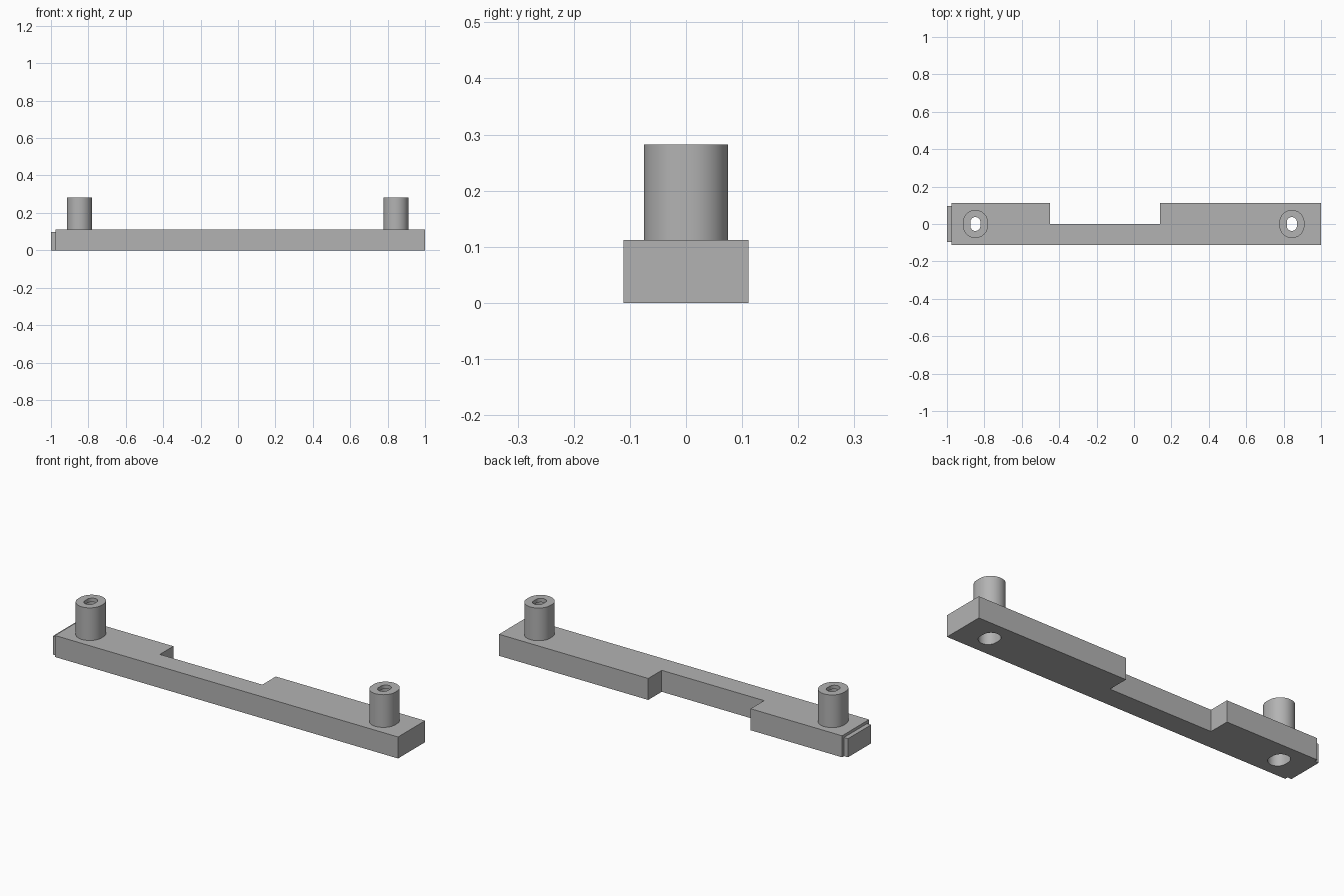
import bpy, bmesh, math

if "Cube" in bpy.data.objects:
    bpy.data.objects.remove(bpy.data.objects["Cube"])

BAR_H, HALF_W, POST_TOP = 0.112, 0.111, 0.282
CAP_T = 0.02                      # thin cap above each screw pocket
POST_X = (-0.848, 0.844)

gray = bpy.data.materials.new("plain gray")
gray.diffuse_color = (0.45, 0.45, 0.45, 1)
gray.use_nodes = True
gray.node_tree.nodes["Principled BSDF"].inputs["Base Color"].default_value = gray.diffuse_color


def prism(name, outline, z0, z1):
    """Extrude a counter-clockwise outline between two heights."""
    bm = bmesh.new()
    base = bm.faces.new([bm.verts.new((x, y, z0)) for x, y in outline])
    top = bmesh.ops.extrude_face_region(bm, geom=[base])["geom"]
    bmesh.ops.translate(bm, vec=(0, 0, z1 - z0),
                        verts=[v for v in top if isinstance(v, bmesh.types.BMVert)])
    bmesh.ops.recalc_face_normals(bm, faces=bm.faces)
    mesh = bpy.data.meshes.new(name)
    bm.to_mesh(mesh)
    bm.free()
    mesh.materials.append(gray)
    obj = bpy.data.objects.new(name, mesh)
    bpy.context.collection.objects.link(obj)
    return obj


def slot(cx, r, shift, n=24):
    """Round slot outline, stretched along y by shift at each end."""
    pts = []
    for end in (0, 1):
        for i in range(n + 1):
            a = math.pi * (end + i / n)
            pts.append((cx + r * math.cos(a), r * math.sin(a) + (-shift if end else shift)))
    return pts


def cut(obj, cutter):
    """Cut one solid out of another and keep the result."""
    mod = obj.modifiers.new("cut", 'BOOLEAN')
    mod.operation, mod.solver, mod.object = 'DIFFERENCE', 'EXACT', cutter
    bpy.ops.object.select_all(action='DESELECT')
    bpy.context.view_layer.objects.active = obj
    obj.select_set(True)
    bpy.ops.object.modifier_apply(modifier=mod.name)


def smooth(obj):
    bpy.ops.object.select_all(action='DESELECT')
    bpy.context.view_layer.objects.active = obj
    obj.select_set(True)
    bpy.ops.object.shade_smooth_by_angle(angle=math.radians(30))


# Bar with the rear notch
bar = prism("bar", [(-0.977, -HALF_W), (1, -HALF_W), (1, HALF_W), (0.14, HALF_W),
                    (0.14, 0), (-0.45, 0), (-0.45, HALF_W), (-0.977, HALF_W)], 0, BAR_H)

# Small raised plate on the left end
prism("end_tab", [(-1, -0.095), (-0.977, -0.095), (-0.977, 0.095), (-1, 0.095)], 0, 0.097)

# Hollow posts: a wide pocket from below and a narrow hole through the cap
for side, x in zip(("left", "right"), POST_X):
    post = prism(side + "_post", slot(x, 0.067, 0.008), BAR_H, POST_TOP)
    pocket = prism("pocket_cutter", slot(x, 0.045, 0.010), -0.05, POST_TOP - CAP_T)
    hole = prism("hole_cutter", slot(x, 0.027, 0.010), 0.05, POST_TOP + 0.05)
    cut(bar, pocket)
    cut(post, pocket)
    cut(post, hole)
    for cutter in (pocket, hole):
        bpy.data.objects.remove(cutter)
    smooth(post)
smooth(bar)
